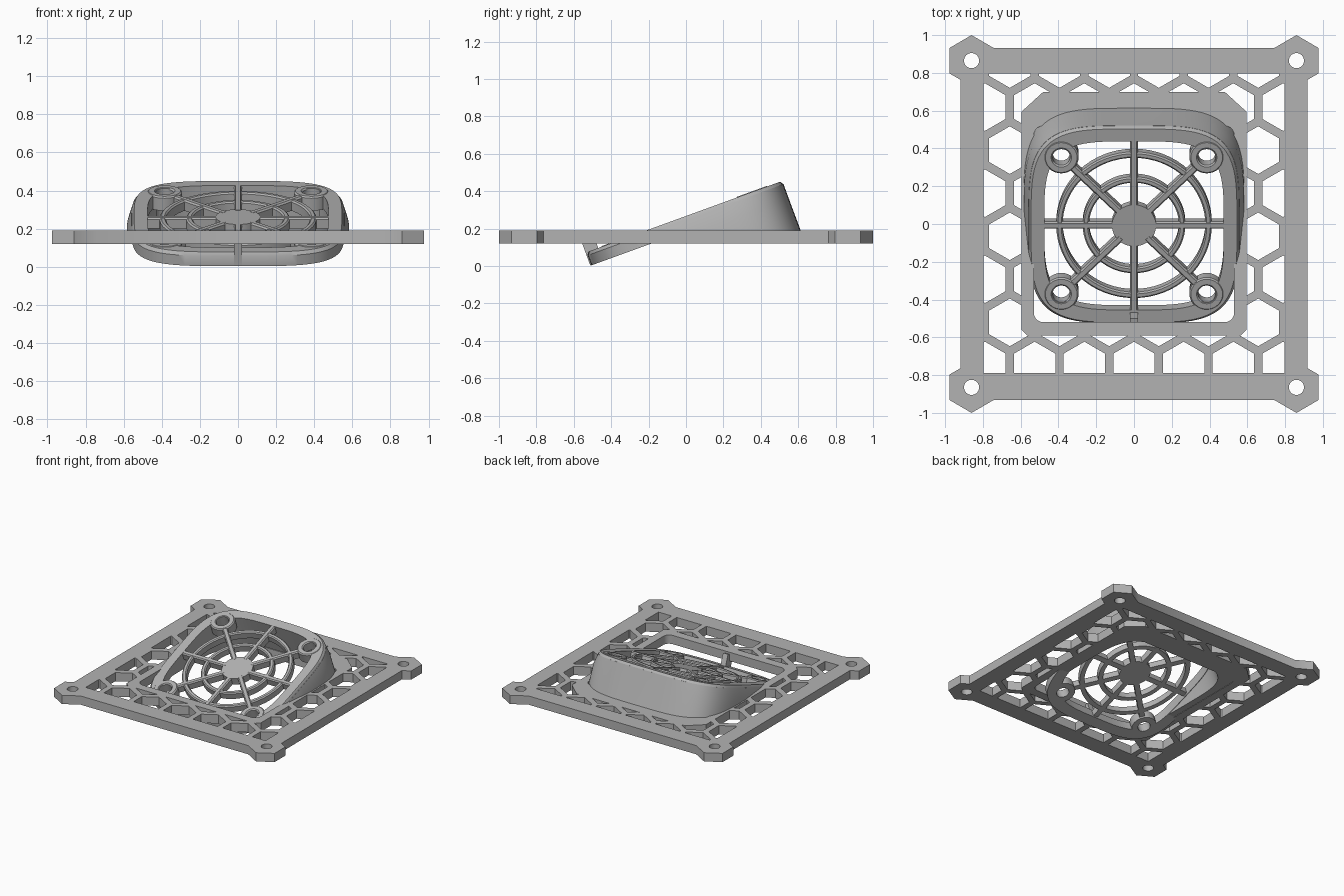
import bpy, bmesh
from math import sin, cos, pi, radians, copysign
from mathutils import Matrix, Vector

old = bpy.data.objects.get("Cube")
if old:
    bpy.data.objects.remove(old, do_unlink=True)

grey = bpy.data.materials.new("matte grey")
grey.use_nodes = True
grey.diffuse_color = (0.45, 0.45, 0.45, 1)
grey.node_tree.nodes["Principled BSDF"].inputs["Base Color"].default_value = grey.diffuse_color

Z0, Z1 = 0.12, 0.19                      # plate underside and top
FLAT = Matrix.Identity(4)
TILT = Matrix.Translation((0, -0.009, 0.264)) @ Matrix.Rotation(radians(20), 4, 'X')
DEPTH = 0.075                            # thickness of the tilted fan mount
SIDES = ((1, 1), (-1, 1), (-1, -1), (1, -1))


# ---- helpers ----
def loft(name, stacks, matrix=FLAT, wrap=False):
    """Each stack is a list of equal rings; wrap joins last ring to first, otherwise caps."""
    bm = bmesh.new()
    for rings in stacks:
        vs = [[bm.verts.new(p) for p in ring] for ring in rings]
        pairs = list(zip(vs, vs[1:] + vs[:1])) if wrap else list(zip(vs, vs[1:]))
        n = len(vs[0])
        for a, b in pairs:
            for i in range(n):
                j = (i + 1) % n
                bm.faces.new((a[i], a[j], b[j], b[i]))
        if not wrap:
            bm.faces.new(vs[0])
            bm.faces.new(vs[-1])
    bmesh.ops.recalc_face_normals(bm, faces=bm.faces)
    me = bpy.data.meshes.new(name)
    bm.to_mesh(me)
    bm.free()
    me.transform(matrix)
    me.materials.append(grey)
    ob = bpy.data.objects.new(name, me)
    bpy.context.collection.objects.link(ob)
    return ob


def prisms(name, polys, low, high, matrix=FLAT):
    return loft(name, [[[(x, y, z) for x, y in p] for z in (low, high)] for p in polys], matrix)


def circle(r, cx=0, cy=0, n=32, turn=0):
    return [(cx + r * cos(turn + 2 * pi * i / n), cy + r * sin(turn + 2 * pi * i / n))
            for i in range(n)]


def squircle(half, z, wide=1, n=96, power=3.9):
    def part(c):
        return copysign(abs(c) ** (2 / power), c)
    return [(half * wide * part(cos(2 * pi * i / n)), half * part(sin(2 * pi * i / n)), z)
            for i in range(n)]


def box(x0, x1, y0, y1):
    return [(x0, y0), (x1, y0), (x1, y1), (x0, y1)]


def mirrored(corner):
    """Outline from the points of the +x +y corner, listed counter-clockwise."""
    out = []
    for sx, sy in SIDES:
        pts = corner if sx * sy > 0 else corner[::-1]
        out += [(sx * x, sy * y) for x, y in pts]
    return out


def combine(ob, tool, operation='DIFFERENCE', keep=False):
    mod = ob.modifiers.new("cut", 'BOOLEAN')
    mod.operation, mod.object, mod.solver = operation, tool, 'EXACT'
    dg = bpy.context.evaluated_depsgraph_get()
    me = bpy.data.meshes.new_from_object(ob.evaluated_get(dg))
    ob.modifiers.clear()
    ob.data = me
    if not keep:
        bpy.data.objects.remove(tool, do_unlink=True)


# ---- honeycomb cells, limited to the space between frame and centre pad ----
PITCH, ROW = 0.263, 0.228
hexes = [circle(0.126, (m + 0.5 * (k % 2)) * PITCH, 0.163 + ROW * k, 6, pi / 6)
         for k in range(-5, 4) for m in range(-4, 5)]
cells = prisms("cell_cutter", hexes, 0, 0.3)
combine(cells, prisms("window", [box(-0.797, 0.797, -0.79, 0.797)], 0.05, 0.25), 'INTERSECT')
half_pad = [(0.565, -0.59), (0.595, -0.56), (0.595, 0.595), (0.48, 0.70)]
pad = half_pad + [(-x, y) for x, y in half_pad[::-1]]
combine(cells, prisms("pad_area", [pad], 0, 0.3))

# ---- base plate with pointed corner lugs ----
lug = [(0.918, 0.763), (0.977, 0.797), (0.977, 0.932), (0.86, 1.0), (0.743, 0.932)]
plate = prisms("base_plate", [mirrored(lug)], Z0, Z1)
combine(plate, cells)
screw = [circle(0.04, sx * 0.86, sy * 0.865) for sx, sy in SIDES]
combine(plate, prisms("screw_cutter", screw, 0, 0.3))

# opening under the fan mount, with rounded corners
R = 0.05
arc = [(0.53 - R + R * cos(a * pi / 12), 0.52 - R + R * sin(a * pi / 12)) for a in range(7)]
combine(plate, prisms("opening_cutter", [mirrored(arc)], 0, 0.3))

# ---- tilted fan mount frame ----
HALF, INNER = 0.557, 0.475
frame = loft("fan_frame", [[squircle(HALF - 0.012, 0), squircle(HALF, -0.018),
                            squircle(HALF, -DEPTH), squircle(INNER, -DEPTH),
                            squircle(INNER, 0)]], TILT, wrap=True)

# ---- flared duct wall down to the plate ----
duct = loft("duct_wall", [[squircle(HALF + 0.001, -0.018), squircle(HALF + 0.001, -0.1, 1.045),
                           squircle(HALF + 0.004, -0.5, 1.065), squircle(INNER + 0.004, -0.5),
                           squircle(INNER + 0.004, -0.018)]], TILT, wrap=True)
combine(duct, prisms("below_plate", [box(-2, 2, -2, 2)], -2, Z0 + 0.003))

# ---- corner bosses and their screw holes ----
SCREW = 0.385
holes = prisms("hole_cutter", [circle(0.046, sx * SCREW, sy * SCREW) for sx, sy in SIDES],
               -0.2, 0.2, TILT)
combine(frame, holes, keep=True)
combine(duct, holes)


def ring(r_out, r_in, top, cx=0, cy=0, low=-DEPTH, n=64, soft=0.008):
    steps = [(r_out, low), (r_out, top - soft), (r_out - soft, top),
             (r_in + soft, top), (r_in, top - soft), (r_in, low)]
    return [[(x, y, z) for x, y in circle(r, cx, cy, n)] for r, z in steps]


loft("screw_bosses", [ring(0.092, 0.046, 0.003, sx * SCREW, sy * SCREW, n=32)
                      for sx, sy in SIDES], TILT, wrap=True)

# ---- finger guard: rings, hub and eight spokes ----
LOW = -0.06
loft("guard_rings", [ring(0.412, 0.378, -0.004, low=LOW), ring(0.272, 0.238, -0.004, low=LOW)],
     TILT, wrap=True)
prisms("guard_hub", [circle(0.117, n=48)], LOW, -0.002, TILT)
section = [(-0.02, LOW), (0.02, LOW), (0.02, -0.01), (0.012, -0.001), (-0.012, -0.001), (-0.02, -0.01)]
spokes = []
for i in range(8):
    turn = Matrix.Rotation(i * pi / 4, 3, 'Z')
    reach = 0.475 if i % 2 else 0.5
    spokes.append([[turn @ Vector((d, y, z)) for y, z in section] for d in (0.1, reach)])
loft("guard_spokes", spokes, TILT)

# ---- front rib hanging the mount from the plate ----
prisms("front_rib", [box(-0.022, 0.022, -0.562, -0.49)], -DEPTH + 0.002, 0.09, TILT)

# ---- shading ----
for ob in bpy.context.collection.objects:
    if ob.type == 'MESH' and grey.name in ob.data.materials:
        bpy.ops.object.select_all(action='DESELECT')
        ob.select_set(True)
        bpy.context.view_layer.objects.active = ob
        bpy.ops.object.shade_smooth_by_angle(angle=radians(35))
